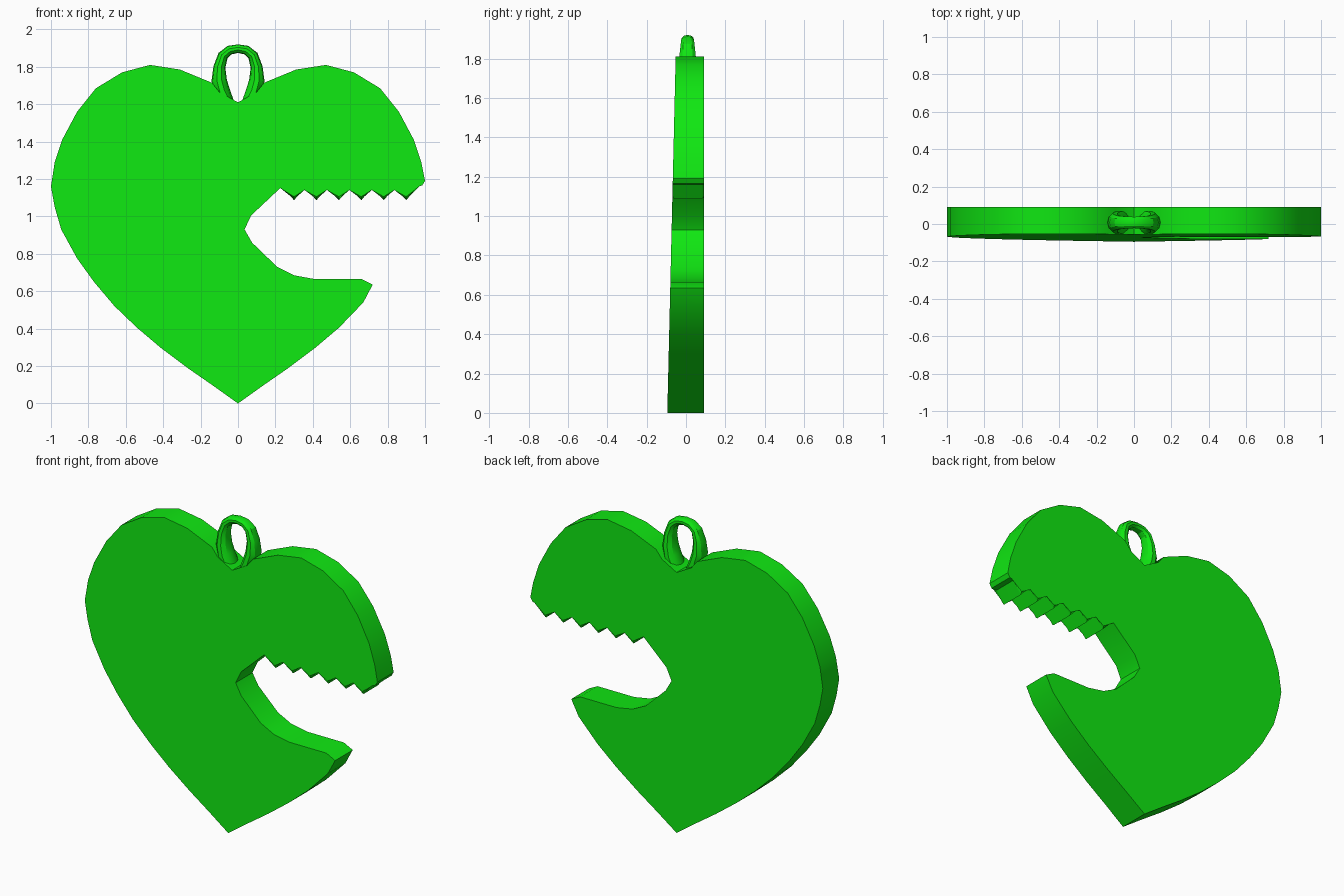
import bpy, bmesh, math
from mathutils import Vector

if "Cube" in bpy.data.objects:
    bpy.data.objects.remove(bpy.data.objects["Cube"])

green = bpy.data.materials.new("green")
green.diffuse_color = (0.005, 0.8, 0.006, 1)
green.use_nodes = True
green.node_tree.nodes["Principled BSDF"].inputs["Base Color"].default_value = green.diffuse_color


def finish(bm, name):
    bmesh.ops.recalc_face_normals(bm, faces=bm.faces)
    mesh = bpy.data.meshes.new(name)
    bm.to_mesh(mesh)
    bm.free()
    ob = bpy.data.objects.new(name, mesh)
    bpy.context.collection.objects.link(ob)
    mesh.materials.append(green)
    bpy.ops.object.select_all(action='DESELECT')
    ob.select_set(True)
    bpy.context.view_layer.objects.active = ob
    bpy.ops.object.shade_smooth_by_angle(angle=math.radians(30))
    return ob


# Heart outline: half profile, split at the mouth
low = [(0.14, 0.10), (0.27, 0.19), (0.41, 0.295), (0.54, 0.405)]
side = [(0.66, 0.52), (0.77, 0.65), (0.86, 0.775), (0.945, 0.93), (0.98, 1.05), (1.0, 1.16)]
high = [(0.98, 1.29), (0.94, 1.41), (0.86, 1.56), (0.76, 1.685), (0.62, 1.77),
        (0.47, 1.81), (0.31, 1.785), (0.14, 1.715), (0.10, 1.665)]
mouth = [(0.67, 0.54), (0.72, 0.635), (0.66, 0.665), (0.41, 0.665), (0.30, 0.685),
         (0.21, 0.73), (0.075, 0.86), (0.035, 0.93), (0.07, 1.005), (0.235, 1.16)]
teeth = []
for i in range(6):
    x = 0.235 + 0.12 * i
    teeth += [(x + 0.065, 1.087), (x + 0.12, 1.16)]
lip = [(0.985, 1.165), (1.0, 1.19)]
left = [(-x, z) for x, z in reversed(low + side + high)]
outline = [(0, 0)] + low + mouth + teeth + lip + high + [(0, 1.61)] + left

# Heart body: flat back, front face leaning back towards the top
bm = bmesh.new()
back = [bm.verts.new((x, 0.092, z)) for x, z in outline]
front = [bm.verts.new((x, -0.095 + 0.0235 * z, z)) for x, z in outline]
bm.faces.new(back)
bm.faces.new(front)
n = len(outline)
for i in range(n):
    j = (i + 1) % n
    bm.faces.new((back[i], back[j], front[j], front[i]))
# Slightly rounded tooth rims
first = 1 + len(low) + len(mouth) - 1
rims = [bm.edges.get((row[i], row[i + 1])) for row in (back, front)
        for i in range(first, first + len(teeth))]
bmesh.ops.bevel(bm, geom=rims, offset=0.012, segments=2, profile=0.5, affect='EDGES')
finish(bm, "heart_body")

# Hanging loop: tapered tube; stations are x, z, half width, half depth
half = [(-0.045, 1.595, 0.03, 0.062), (-0.085, 1.67, 0.042, 0.062),
        (-0.101, 1.73, 0.041, 0.054), (-0.099, 1.80, 0.032, 0.045),
        (-0.080, 1.86, 0.028, 0.038), (-0.045, 1.889, 0.025, 0.034)]
stations = half + [(0, 1.897, 0.023, 0.032)] + [(-x, z, a, b) for x, z, a, b in reversed(half)]
bm = bmesh.new()
rings = []
for i, (x, z, a, b) in enumerate(stations):
    p, q = stations[max(i - 1, 0)], stations[min(i + 1, len(stations) - 1)]
    t = Vector((q[0] - p[0], 0, q[1] - p[1])).normalized()
    nrm = Vector((-t.z, 0, t.x))
    ring = []
    for k in range(10):
        ang = math.tau * k / 10
        co = Vector((x, 0.008, z)) + nrm * a * math.cos(ang)
        co.y += b * math.sin(ang)
        ring.append(bm.verts.new(co))
    rings.append(ring)
for r, s in zip(rings, rings[1:]):
    for k in range(10):
        m = (k + 1) % 10
        bm.faces.new((r[k], r[m], s[m], s[k]))
bm.faces.new(rings[0])
bm.faces.new(rings[-1])
finish(bm, "hanging_loop")
